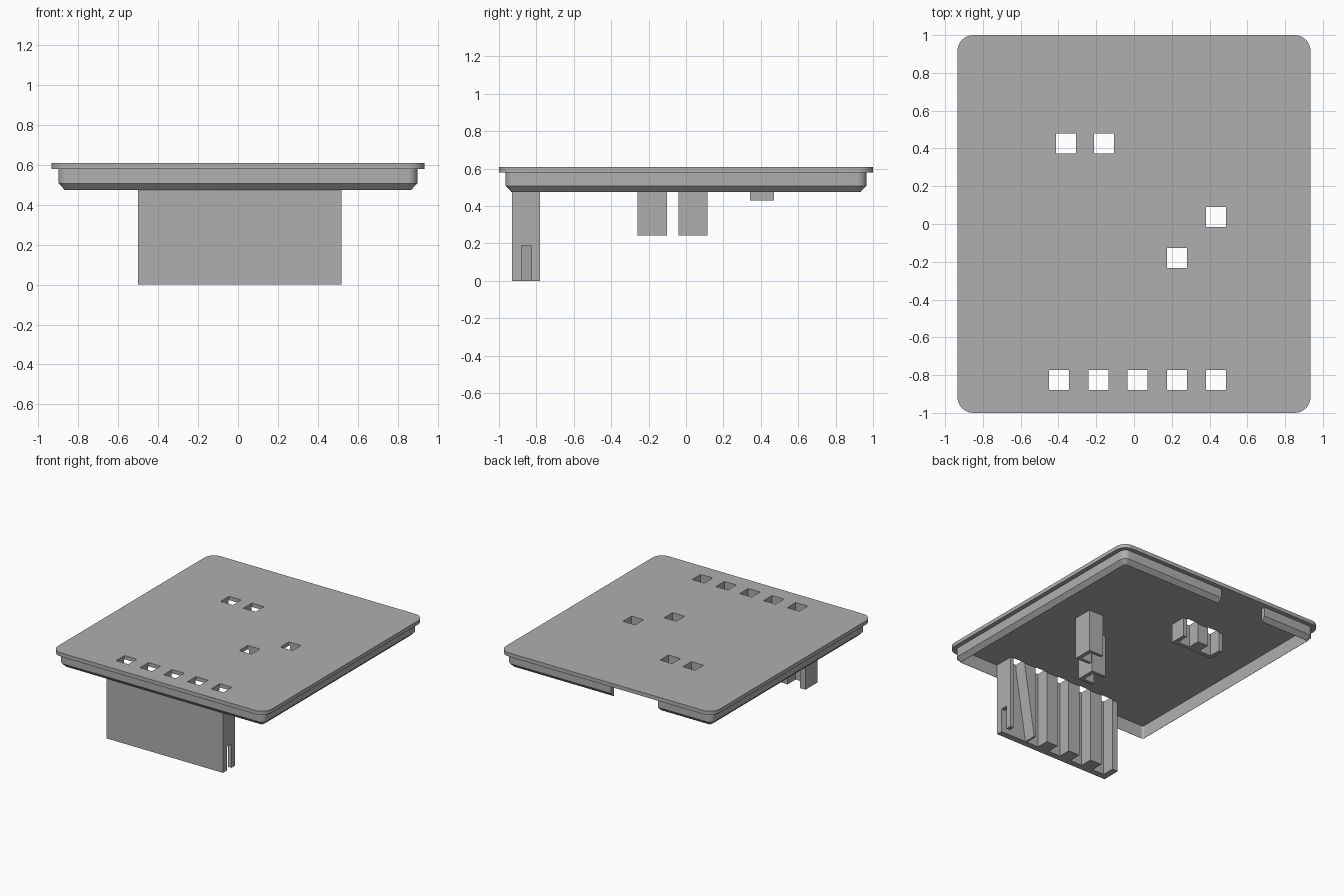
import bpy, bmesh
from math import sin, cos, pi, radians

cube = bpy.data.objects.get("Cube")
if cube:
    bpy.data.objects.remove(cube, do_unlink=True)

grey = bpy.data.materials.new("plain_grey")
grey.use_nodes = True
colour = (0.43, 0.43, 0.43, 1)
grey.diffuse_color = colour
grey.node_tree.nodes["Principled BSDF"].inputs["Base Color"].default_value = colour

FLOOR, TOP = 0.58, 0.61


def make(name, bm, material=grey):
    bmesh.ops.recalc_face_normals(bm, faces=bm.faces)
    mesh = bpy.data.meshes.new(name)
    bm.to_mesh(mesh)
    bm.free()
    if material:
        mesh.materials.append(material)
    obj = bpy.data.objects.new(name, mesh)
    bpy.context.collection.objects.link(obj)
    return obj


def add_prism(bm, outline, y0, y1):
    """Extrude an (x, z) outline from y0 to y1."""
    front = [bm.verts.new((x, y0, z)) for x, z in outline]
    back = [bm.verts.new((x, y1, z)) for x, z in outline]
    bm.faces.new(front)
    bm.faces.new(back[::-1])
    n = len(outline)
    for i in range(n):
        j = (i + 1) % n
        bm.faces.new((front[j], front[i], back[i], back[j]))


def add_box(bm, x0, x1, y0, y1, z0, z1):
    add_prism(bm, [(x0, z0), (x1, z0), (x1, z1), (x0, z1)], y0, y1)


def box(name, *size):
    bm = bmesh.new()
    add_box(bm, *size)
    return make(name, bm)


def cut(obj, bm):
    """Subtract a temporary cutter mesh and bake the result."""
    cutter = make("cutter", bm, None)
    cutter.hide_render = True
    mod = obj.modifiers.new("cut", "BOOLEAN")
    mod.operation, mod.solver, mod.object = "DIFFERENCE", "EXACT", cutter
    graph = bpy.context.evaluated_depsgraph_get()
    mesh = bpy.data.meshes.new_from_object(obj.evaluated_get(graph))
    obj.modifiers.clear()
    obj.data = mesh
    mesh.materials.clear()
    mesh.materials.append(grey)
    for p in mesh.polygons:
        p.material_index = 0
    bpy.data.objects.remove(cutter, do_unlink=True)


def rounded_loop(bm, hx, hy, r, z, steps=8):
    verts = []
    corners = [(1, 1), (-1, 1), (-1, -1), (1, -1)]
    for q, (sx, sy) in enumerate(corners):
        for k in range(steps + 1):
            a = (q + k / steps) * pi / 2
            verts.append(bm.verts.new((sx * (hx - r) + r * cos(a), sy * (hy - r) + r * sin(a), z)))
    return verts


# Cover: plate, stepped rim with chamfered lip, hollow underside
bm = bmesh.new()
sections = [(0.935, 1.0, 0.085, TOP), (0.935, 1.0, 0.085, FLOOR),
            (0.9, 0.965, 0.05, FLOOR), (0.9, 0.965, 0.05, 0.508),
            (0.868, 0.933, 0.02, 0.475), (0.866, 0.931, 0.018, 0.475),
            (0.866, 0.931, 0.018, FLOOR)]
loops = [rounded_loop(bm, *s) for s in sections]
for a, b in zip(loops, loops[1:]):
    for i in range(len(a)):
        j = (i + 1) % len(a)
        bm.faces.new((a[i], a[j], b[j], b[i]))
bm.faces.new(loops[0])
bm.faces.new(loops[-1])
cover = make("cover", bm)

# Gap in the back rim
bm = bmesh.new()
add_box(bm, -0.43, -0.02, 0.88, 1.1, 0.4, FLOOR)
cut(cover, bm)

# Square windows: centre x, centre y
HALF = 0.053
front_row = [(-0.397 + 0.208 * i, -0.827) for i in range(5)]
back_pair = [(-0.36, 0.425), (-0.16, 0.425)]
side_pair = [(0.435, 0.038), (0.228, -0.18)]


def windows(points):
    bm = bmesh.new()
    for x, y in points:
        add_box(bm, x - HALF, x + HALF, y - HALF, y + HALF, -0.1, 0.7)
    return bm


cut(cover, windows(front_row + back_pair + side_pair))

# Front guide: slab with channels open to the back and below
front_guide = box("front_guide", -0.5, 0.52, -0.93, -0.78, 0, FLOOR)
cut(front_guide, windows(front_row))
bm = bmesh.new()
add_prism(bm, [(0.43, 0.56), (0.382, 0.56), (0.29, -0.02), (0.43, -0.02)], -0.88, -0.7)
cut(front_guide, bm)
bm = bmesh.new()
add_box(bm, 0.46, 0.6, -0.88, -0.825, -0.1, 0.19)
cut(front_guide, bm)

# Short back guide around the pair of windows
back_guide = box("back_guide", -0.445, -0.075, 0.342, 0.47, 0.43, FLOOR)
cut(back_guide, windows(back_pair))

# Two side guides, open towards the right
for i, (x, y) in enumerate(side_pair):
    guide = box(f"side_guide_{i + 1}", x - 0.043, x + 0.085, y - 0.078, y + 0.078, 0.243, FLOOR)
    cut(guide, windows([(x, y)]))

# Smooth rounded corners, crisp edges elsewhere
bpy.ops.object.select_all(action="DESELECT")
cover.select_set(True)
bpy.context.view_layer.objects.active = cover
bpy.ops.object.shade_smooth_by_angle(angle=radians(25))
